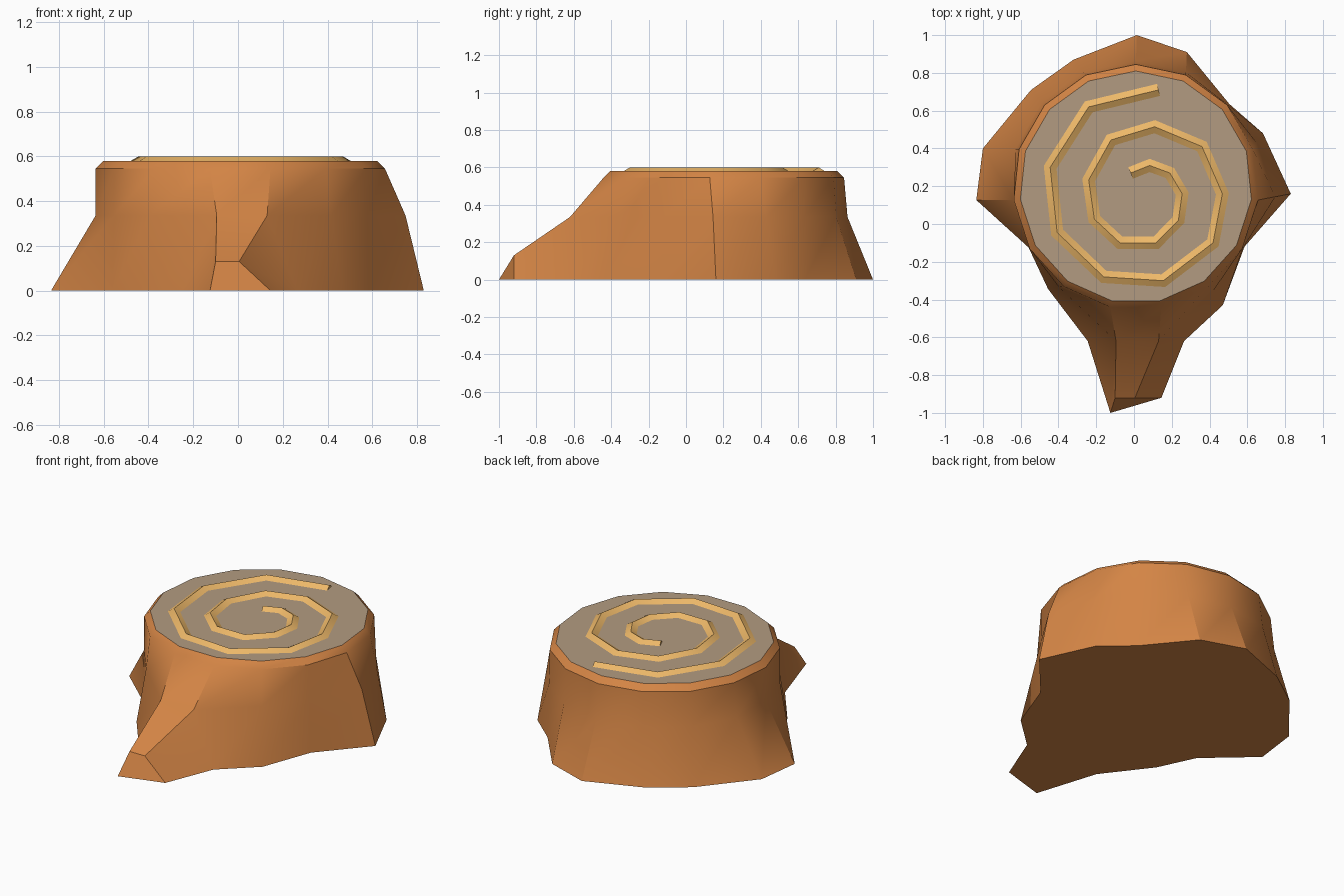
import bpy, bmesh, math
from mathutils import Vector

if "Cube" in bpy.data.objects:
    bpy.data.objects.remove(bpy.data.objects["Cube"])


def material(name, rgb):
    m = bpy.data.materials.new(name)
    m.diffuse_color = (*rgb, 1)
    m.use_nodes = True
    m.node_tree.nodes["Principled BSDF"].inputs["Base Color"].default_value = m.diffuse_color
    return m


def finish(bm, name, mats, angle):
    bmesh.ops.recalc_face_normals(bm, faces=bm.faces)
    me = bpy.data.meshes.new(name)
    bm.to_mesh(me)
    bm.free()
    ob = bpy.data.objects.new(name, me)
    bpy.context.collection.objects.link(ob)
    for m in mats:
        me.materials.append(m)
    bpy.ops.object.select_all(action='DESELECT')
    ob.select_set(True)
    bpy.context.view_layer.objects.active = ob
    bpy.ops.object.shade_smooth_by_angle(angle=math.radians(angle))
    return ob


bark = material("bark", (0.66, 0.235, 0.06))
cut_wood = material("cut_wood", (0.45, 0.33, 0.22))
ring_wood = material("ring_wood", (0.85, 0.48, 0.14))

# Stump: 15 columns, clockwise from the back; foot x, foot y, flare at mid height
N = 15
CENTRE = (0.01, 0.195)
columns = [(0.015, 1.0, 0.12), (0.28, 0.91, 0.12), (0.505, 0.635, 0.3),
           (0.683, 0.48, 0.4), (0.83, 0.16, 0.53), (0.585, -0.12, 0.3),
           (0.47, -0.43, 0.3), (0.265, -0.62, 0), (-0.245, -0.62, 0),
           (-0.455, -0.344, 0.3), (-0.56, -0.12, 0.3), (-0.835, 0.127, 0.0),
           (-0.80, 0.40, 0.1), (-0.545, 0.71, 0.2), (-0.32, 0.87, 0.2)]
front_mid = {7: (0.13, -0.62), 8: (-0.095, -0.62)}

bm = bmesh.new()


def polygon_point(i, r):
    a = math.radians(90 - i * 360 / N)
    return Vector((CENTRE[0] + r * math.cos(a), CENTRE[1] + r * math.sin(a)))


top, rim, mid, foot = [], [], [], []
for i, (x, y, flare) in enumerate(columns):
    edge = polygon_point(i, 0.65)
    m = front_mid.get(i, edge.lerp(Vector((x, y)), flare))
    top.append(bm.verts.new((*polygon_point(i, 0.615), 0.58)))
    rim.append(bm.verts.new((*edge, 0.545)))
    mid.append(bm.verts.new((m[0], m[1], 0.335)))
    foot.append(bm.verts.new((x, y, 0)))

for i in range(N):
    j = (i + 1) % N
    for upper, lower in ((top, rim), (rim, mid), (mid, foot)):
        if i == 7 and lower is foot:
            continue  # the front root grows out of this panel
        bm.faces.new((upper[i], upper[j], lower[j], lower[i]))

# Front root
tip = [bm.verts.new(p) for p in ((0.005, -0.92, 0.13), (-0.10, -0.92, 0.13),
                                 (-0.125, -1.0, 0), (0.145, -0.92, 0))]
panel = [mid[7], mid[8], foot[8], foot[7]]
bm.faces.new(tip)
for k in (0, 1, 3):
    n = (k + 1) % 4
    bm.faces.new((panel[k], panel[n], tip[n], tip[k]))

# Underside and sawn top
bm.faces.new(foot[:8] + [tip[3], tip[2]] + foot[8:])
bm.faces.new(top).material_index = 1
finish(bm, "stump", [bark, cut_wood], 30)

# Growth ring: a low roof-shaped ridge along a spiral
path = [(0.13, 0.71), (-0.24, 0.62), (-0.444, 0.30), (-0.407, -0.045),
        (-0.16, -0.28), (0.155, -0.30), (0.418, -0.10), (0.468, 0.16),
        (0.36, 0.41), (0.11, 0.515), (-0.122, 0.445), (-0.24, 0.233),
        (-0.21, 0.026), (-0.074, -0.10), (0.116, -0.10), (0.235, 0.02),
        (0.255, 0.16), (0.19, 0.27), (0.083, 0.31), (-0.018, 0.27)]
path = [Vector(p) for p in path]
HALF = 0.036
bm = bmesh.new()
sections = []
for i, p in enumerate(path):
    before = (p - path[i - 1]).normalized() if i else None
    after = (path[i + 1] - p).normalized() if i < len(path) - 1 else None
    before, after = before or after, after or before
    d = (before + after).normalized()
    side = Vector((-d.y, d.x)) * HALF / d.dot(after)
    sections.append([bm.verts.new((*(p + side), 0.578)),
                     bm.verts.new((*p, 0.60)),
                     bm.verts.new((*(p - side), 0.578))])
for a, b in zip(sections, sections[1:]):
    for k in range(3):
        n = (k + 1) % 3
        bm.faces.new((a[k], a[n], b[n], b[k]))
bm.faces.new(sections[0])
bm.faces.new(sections[-1])
finish(bm, "growth_ring", [ring_wood], 30)
